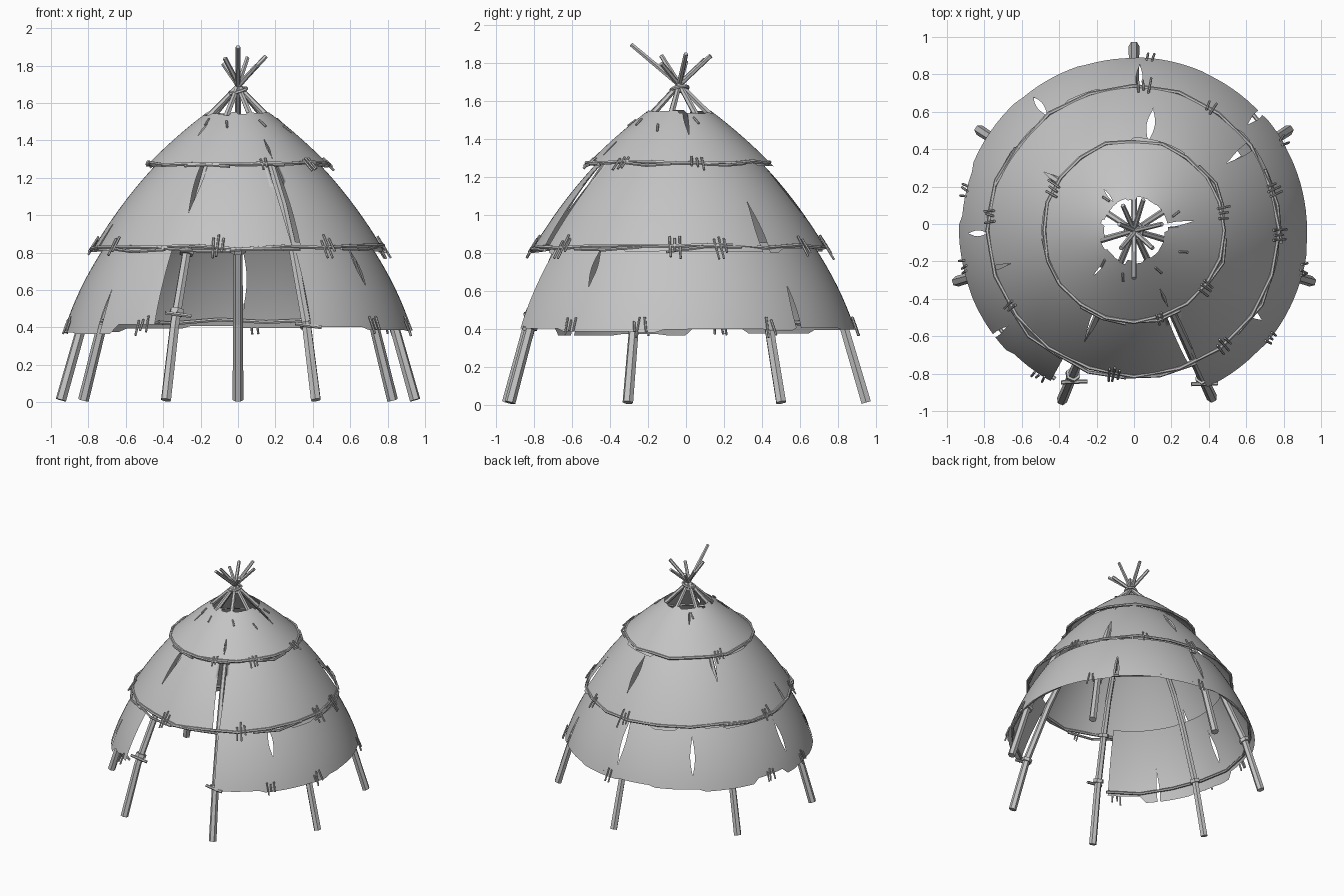
import bpy, bmesh, math, random
from math import sin, cos, pi, radians
from mathutils import Vector

random.seed(4)
if "Cube" in bpy.data.objects:
    bpy.data.objects.remove(bpy.data.objects["Cube"], do_unlink=True)

grey = bpy.data.materials.new("weathered grey")
grey.use_nodes = True
grey.diffuse_color = (0.55, 0.55, 0.55, 1)
grey.node_tree.nodes["Principled BSDF"].inputs["Base Color"].default_value = (0.55, 0.55, 0.55, 1)

CENTRE_Y = -0.035
STEP = 3  # degrees per sheet column
ROWS = 14


def add_object(name, data):
    data.materials.append(grey)
    obj = bpy.data.objects.new(name, data)
    bpy.context.collection.objects.link(obj)
    return obj


def sticks(name, paths, thickness, cyclic=False, taper=1.0):
    """Six-sided sticks that follow lists of points."""
    curve = bpy.data.curves.new(name, "CURVE")
    curve.dimensions = "3D"
    curve.bevel_depth = thickness
    curve.bevel_resolution = 1
    curve.use_fill_caps = True
    for path in paths:
        spline = curve.splines.new("POLY")
        spline.points.add(len(path) - 1)
        spline.use_cyclic_u = cyclic
        spline.use_smooth = False
        for i, (point, co) in enumerate(zip(spline.points, path)):
            point.co = (*co, 1)
            point.radius = 1 + (taper - 1) * i / (len(path) - 1)
    return add_object(name, curve)


def profile(tier, t):
    """Radius and height on a tier: t = 0 at its top, 1 at its hem."""
    a, b, c = (Vector(p) for p in tier)
    return a * (2 * t - 1) * (t - 1) + b * 4 * t * (1 - t) + c * t * (2 * t - 1)


def on_tier(tier, angle, t, out=0.0):
    r, z = profile(tier, t)
    a = radians(angle)
    return Vector(((r + out) * cos(a), CENTRE_Y + (r + out) * sin(a), z))


def ragged(count, low, high):
    """Stepped offsets for a torn edge."""
    values = []
    while len(values) < count:
        values += [random.uniform(low, high)] * random.randint(3, 9)
    return values[:count]


def sheet(name, tier, tears, hem, rim, start=0, end=360):
    """Curved covering with torn edges; tears are (angle, t0, t1, half width)."""
    columns = (end - start) // STEP
    closed = end - start == 360
    hems, rims = ragged(columns + 1, *hem), ragged(columns + 1, *rim)
    cuts = {round(((a - start) % 360) / STEP): (t0, t1, w) for a, t0, t1, w in tears}
    bm, cache = bmesh.new(), {}

    def vert(c, row, side):
        if closed:
            c %= columns
        f = row / ROWS
        t = (1 + hems[c]) * (1 - f) + rims[c] * f
        shift = 0
        if c in cuts:
            t0, t1, w = cuts[c]
            u = (t - t0) / (t1 - t0)
            if 0 < u < 1:
                shift = side * w * sin(pi * u)
        key = (c, row, side if shift else 0)
        if key not in cache:
            turn = math.degrees(shift / profile(tier, t)[0])
            cache[key] = bm.verts.new(on_tier(tier, start + c * STEP + turn, t))
        return cache[key]

    for c in range(columns):
        for row in range(ROWS):
            bm.faces.new((vert(c, row, 1), vert(c + 1, row, -1),
                          vert(c + 1, row + 1, -1), vert(c, row + 1, 1)))
    mesh = bpy.data.meshes.new(name)
    bm.to_mesh(mesh)
    bm.free()
    mesh.shade_smooth()
    add_object(name, mesh)


# Covering in three overlapping tiers, (radius, height) at top, middle, hem
top_tier = ((0.165, 1.55), (0.32, 1.425), (0.485, 1.27))
mid_tier = ((0.40, 1.31), (0.60, 1.08), (0.775, 0.82))
low_tier = ((0.695, 0.86), (0.83, 0.63), (0.925, 0.40))

sheet("top_covering", top_tier,
      [(10, -0.2, 0.5, 0.012), (228, 0.25, 0.5, 0.006), (295, 0.6, 0.85, 0.008),
       (125, 0.1, 0.35, 0.006)], (-0.03, 0.04), (-0.02, 0.07))
sheet("middle_covering", mid_tier,
      [(81, 0.2, 0.65, 0.022), (246, -0.2, 0.62, 0.022), (294, -0.5, 1.6, 0.03),
       (36, 0.55, 1.3, 0.024), (146, 0.0, 0.4, 0.02), (195, 0.75, 1.2, 0.012)],
      (-0.03, 0.04), (0, 0.01))
sheet("lower_covering", low_tier,
      [(126, 0.25, 0.8, 0.018), (180, 0.3, 0.75, 0.016), (87, 0.1, 0.75, 0.018),
       (42, 0.5, 1.25, 0.018), (326, 0.1, 0.5, 0.018), (216, 0.6, 1.3, 0.012)],
      (-0.06, 0.08), (0, 0.01), start=295, end=601)

# Seven bent poles that cross above the smoke hole
pole_tips = {90: (0.0, -0.29, 1.9), 147: (0.10, -0.13, 1.8), 33: (-0.07, -0.13, 1.84),
             196: (0.15, 0.0, 1.85), 344: (-0.08, 0.0, 1.81),
             247: (0.05, 0.13, 1.84), 295: (-0.06, 0.1, 1.82)}
pole_shape = ((0.985, 0.012), (0.865, 0.42), (0.69, 0.83), (0.575, 1.05),
              (0.42, 1.27), (0.15, 1.54), (0.02, 1.67))


def pole_point(angle, r, z):
    a = radians(angle)
    return Vector((r * cos(a), CENTRE_Y + r * sin(a), z))


def pole_at(angle, z):
    for (r0, z0), (r1, z1) in zip(pole_shape, pole_shape[1:]):
        if z0 <= z <= z1:
            return pole_point(angle, r0 + (r1 - r0) * (z - z0) / (z1 - z0), z)


for angle, tip in pole_tips.items():
    path = [pole_point(angle, r, z) for r, z in pole_shape] + [Vector(tip)]
    sticks(f"pole_{angle}", [path], 0.029, taper=0.42)

# Hoops of bent sticks along each hem
for name, tier, start, end, t, out in (
        ("top_hoop", top_tier, 0, 360, 0.98, 0.004),
        ("middle_hoop", mid_tier, 0, 360, 0.98, 0.006),
        ("lower_hoop", low_tier, 295, 602, 0.93, -0.016)):
    count = 20
    whole = end - start == 360
    path = [on_tier(tier, start + (end - start) * i / (count if whole else count - 1),
                    t + random.uniform(-0.025, 0.025), out + random.uniform(-0.006, 0.006))
            for i in range(count)]
    sticks(name, [path], 0.011, cyclic=whole)

# Loose straight sticks tied over the hoops, overshooting at their ends
loose = []
for tier, angles in ((top_tier, (250, 285, 340, 30, 200)),
                     (mid_tier, (225, 252, 280, 330, 10, 160))):
    for a in angles:
        loose.append([on_tier(tier, a + d, 1 + random.uniform(-0.03, 0.03), o)
                      for d, o in ((-15, 0.006), (0, 0.014), (15, 0.006))])
sticks("loose_sticks", loose, 0.009)

# Short pegs in small groups that pin the hems
pegs = []
for tier, angles in ((top_tier, (150, 285, 318, 8)),
                     (mid_tier, (84, 57, 14, 356, 172, 210, 260, 306)),
                     (low_tier, (84, 165, 190, 235, 345, 320, 30))):
    for a in angles:
        for k in range(random.choice((2, 3, 3))):
            s, e = random.uniform(0.86, 0.92), random.uniform(1.02, 1.1)
            turn = math.degrees(0.028 / tier[2][0]) * k
            pegs.append([on_tier(tier, a + turn, s, 0.012),
                         on_tier(tier, a + turn + random.uniform(-1, 1), e, 0.014)])
sticks("hem_pegs", pegs, 0.0065)

# Small pegs near the smoke hole
sticks("rim_pegs", [[on_tier(top_tier, a, t, 0.01), on_tier(top_tier, a + 3, t + 0.13, 0.012)]
                    for a, t in ((225, 0.15), (255, 0.2), (300, 0.18), (335, 0.3),
                                 (20, 0.15), (130, 0.1))], 0.006)

# Lashings round the poles and at the crossing
wraps = []
for angle, z in ((247, 0.47), (247, 0.79), (295, 0.4), (90, 0.8), (196, 0.42),
                 (344, 0.44), (33, 0.42), (147, 0.42)):
    wraps.append([pole_at(angle, z), pole_at(angle, z + 0.025)])
sticks("pole_lashings", wraps, 0.04)
sticks("crown_lashing", [[(0.045 * cos(i * pi / 5), CENTRE_Y + 0.045 * sin(i * pi / 5),
                           1.665 + 0.015 * sin(i * pi / 5 + 1)) for i in range(10)]],
       0.01, cyclic=True)

# Cross sticks beside the doorway
cross = []
for angle, z in ((247, 0.47), (295, 0.41)):
    p = pole_at(angle, z)
    cross.append([p + Vector((-0.06, -0.035, 0.01)), p + Vector((0.08, -0.03, -0.01))])
sticks("door_cross_sticks", cross, 0.011)
